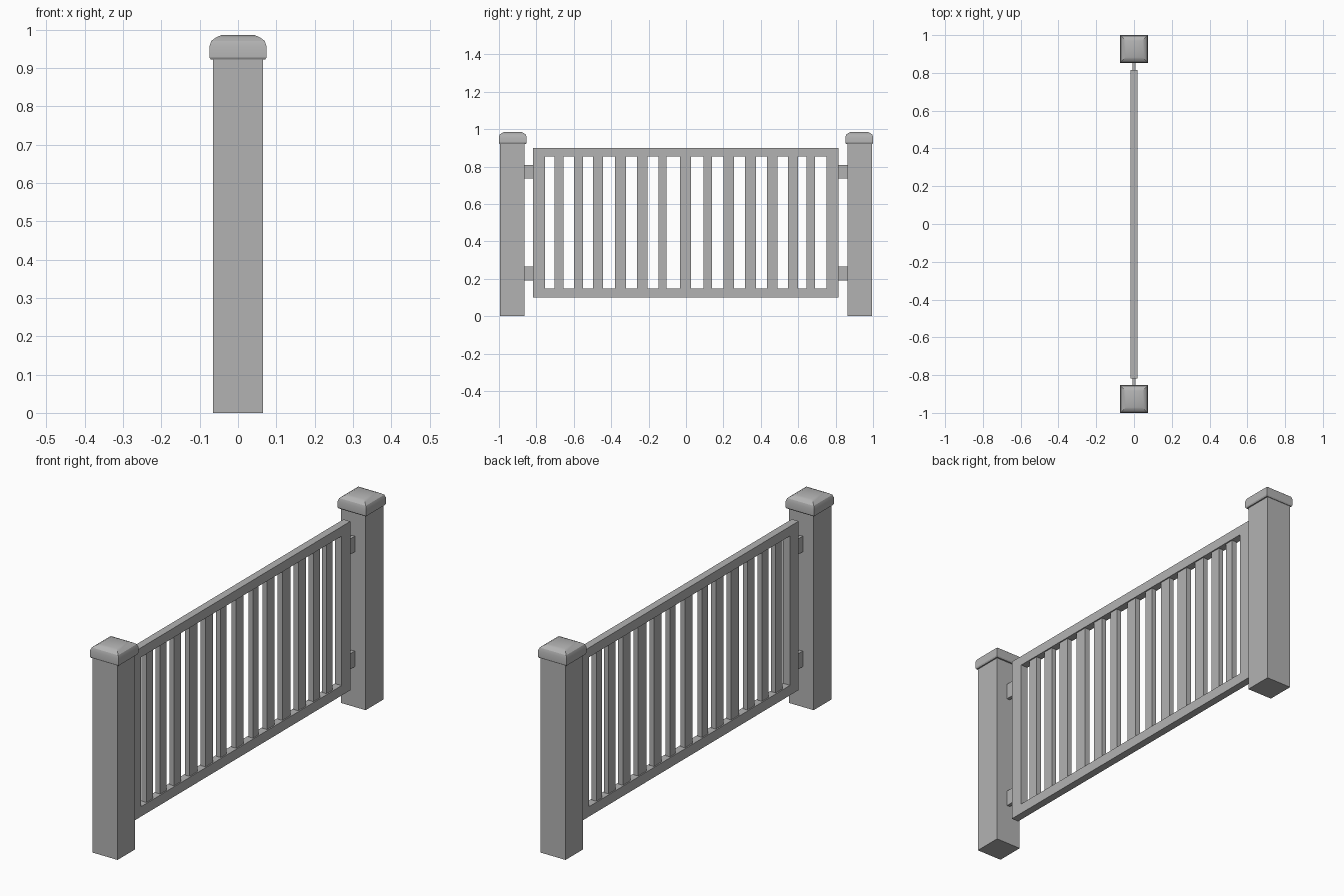
import bpy, bmesh

if "Cube" in bpy.data.objects:
    bpy.data.objects.remove(bpy.data.objects["Cube"])

grey = bpy.data.materials.new("dark_grey_paint")
grey.diffuse_color = (0.45, 0.45, 0.45, 1)
grey.use_nodes = True
grey.node_tree.nodes["Principled BSDF"].inputs["Base Color"].default_value = grey.diffuse_color


def finish(name, bm):
    bmesh.ops.recalc_face_normals(bm, faces=bm.faces)
    mesh = bpy.data.meshes.new(name)
    bm.to_mesh(mesh)
    bm.free()
    mesh.materials.append(grey)
    ob = bpy.data.objects.new(name, mesh)
    bpy.context.collection.objects.link(ob)
    return ob


def box(name, x, y, z):
    """Box from (min, max) ranges on each axis."""
    bm = bmesh.new()
    bmesh.ops.create_cube(bm, size=1)
    for v in bm.verts:
        v.co = [r[0] if c < 0 else r[1] for c, r in zip(v.co, (x, y, z))]
    return finish(name, bm)


def square_loft(name, cy, profile):
    """Stack of square rings (half width, z), closed at both ends."""
    bm = bmesh.new()
    rings = [[bm.verts.new((sx * h, cy + sy * h, z))
              for sx, sy in ((-1, -1), (1, -1), (1, 1), (-1, 1))]
             for h, z in profile]
    for a, b in zip(rings, rings[1:]):
        for i in range(4):
            j = (i + 1) % 4
            bm.faces.new((a[i], a[j], b[j], b[i]))
    bm.faces.new(rings[0][::-1])
    bm.faces.new(rings[-1])
    ob = finish(name, bm)
    bpy.ops.object.select_all(action='DESELECT')
    ob.select_set(True)
    bpy.context.view_layer.objects.active = ob
    bpy.ops.object.shade_smooth_by_angle(angle=0.5)
    return ob


# Posts, rounded caps and hinges at both ends
cap = [(0.071, 0.922), (0.0745, 0.928), (0.0745, 0.957),
       (0.0695, 0.971), (0.059, 0.979), (0.044, 0.986)]
for side, s in (("front", -1), ("back", 1)):
    c = s * 0.9285
    box(side + "_post", (-0.065, 0.065), (c - 0.066, c + 0.066), (0, 0.93))
    square_loft(side + "_post_cap", s * 0.9265, cap)
    for level, z in (("lower", 0.228), ("upper", 0.772)):
        box(f"{side}_{level}_hinge", (-0.008, 0.008),
            tuple(sorted((s * 0.81, s * 0.87))), (z - 0.037, z + 0.037))

# Gate frame
T = (-0.018, 0.018)
box("bottom_rail", T, (-0.818, 0.815), (0.1, 0.147))
box("top_rail", T, (-0.818, 0.815), (0.855, 0.9))
box("front_stile", T, (-0.818, -0.753), (0.147, 0.855))
box("back_stile", T, (0.75, 0.815), (0.147, 0.855))

# Slats of slightly uneven width: (centre, width)
slats = [(-0.679, 0.049), (-0.575, 0.049), (-0.470, 0.054), (-0.350, 0.059),
         (-0.234, 0.056), (-0.125, 0.043), (-0.003, 0.057), (0.116, 0.044),
         (0.229, 0.057), (0.345, 0.061), (0.462, 0.056), (0.572, 0.051),
         (0.667, 0.043)]
for i, (y, w) in enumerate(slats):
    box(f"slat_{i + 1}", (-0.012, 0.012), (y - w / 2, y + w / 2), (0.14, 0.862))
